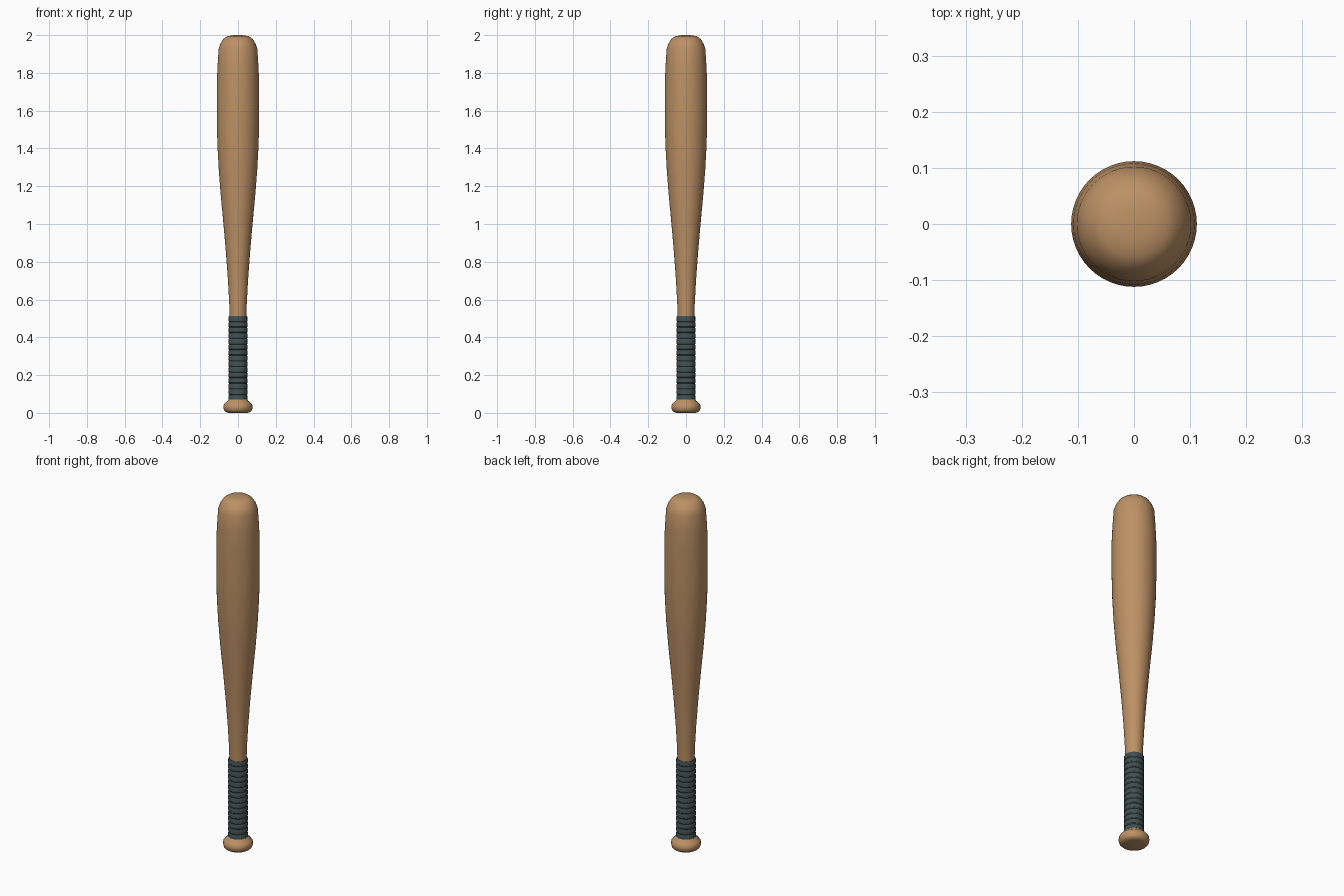
import bpy, bmesh, math

if "Cube" in bpy.data.objects:
    bpy.data.objects.remove(bpy.data.objects["Cube"])

SEGMENTS = 48


def material(name, color):
    mat = bpy.data.materials.new(name)
    mat.diffuse_color = (*color, 1.0)
    mat.use_nodes = True
    mat.node_tree.nodes["Principled BSDF"].inputs["Base Color"].default_value = mat.diffuse_color
    return mat


wood = material("light_wood", (0.51, 0.285, 0.13))
tape = material("dark_grip_tape", (0.052, 0.078, 0.082))


def lathe(name, profile, mat, angle=35):
    """Revolve (radius, z) points, listed bottom to top, around the z axis."""
    bm = bmesh.new()
    rings = []
    for r, z in profile:
        rings.append([bm.verts.new((r * math.cos(math.tau * i / SEGMENTS),
                                    r * math.sin(math.tau * i / SEGMENTS), z))
                      for i in range(SEGMENTS)])
    for low, high in zip(rings, rings[1:]):
        for i in range(SEGMENTS):
            j = (i + 1) % SEGMENTS
            bm.faces.new((low[i], low[j], high[j], high[i]))
    bm.faces.new(rings[0][::-1])
    bm.faces.new(rings[-1])
    mesh = bpy.data.meshes.new(name)
    bm.to_mesh(mesh)
    bm.free()
    mesh.materials.append(mat)
    obj = bpy.data.objects.new(name, mesh)
    bpy.context.collection.objects.link(obj)
    bpy.ops.object.select_all(action='DESELECT')
    obj.select_set(True)
    bpy.context.view_layer.objects.active = obj
    bpy.ops.object.shade_smooth_by_angle(angle=math.radians(angle))
    return obj


# Tapered barrel with a rounded end
lathe("barrel", [
    (0.044, 0.48), (0.046, 0.57), (0.053, 0.70), (0.064, 0.85),
    (0.077, 1.00), (0.092, 1.16), (0.102, 1.29), (0.109, 1.42),
    (0.112, 1.55), (0.112, 1.75), (0.108, 1.84), (0.102, 1.93),
    (0.092, 1.957), (0.077, 1.98), (0.058, 1.994), (0.03, 1.999),
    (0.005, 2.0)], wood)

# Knob at the bottom of the handle
lathe("knob", [
    (0.052, 0.0), (0.066, 0.005), (0.074, 0.014), (0.077, 0.027),
    (0.076, 0.041), (0.068, 0.053), (0.054, 0.064), (0.046, 0.08)], wood)

# Grip made of overlapping tape wraps
WRAPS, BOTTOM, TOP = 15, 0.066, 0.512
step = (TOP - BOTTOM) / WRAPS
grip_profile = []
for k in range(WRAPS):
    z = BOTTOM + k * step
    grip_profile += [(0.0475, z), (0.0505, z + 0.15 * step),
                     (0.0505, z + 0.8 * step)]
grip_profile += [(0.0475, TOP)]
lathe("grip", grip_profile, tape, 30)
